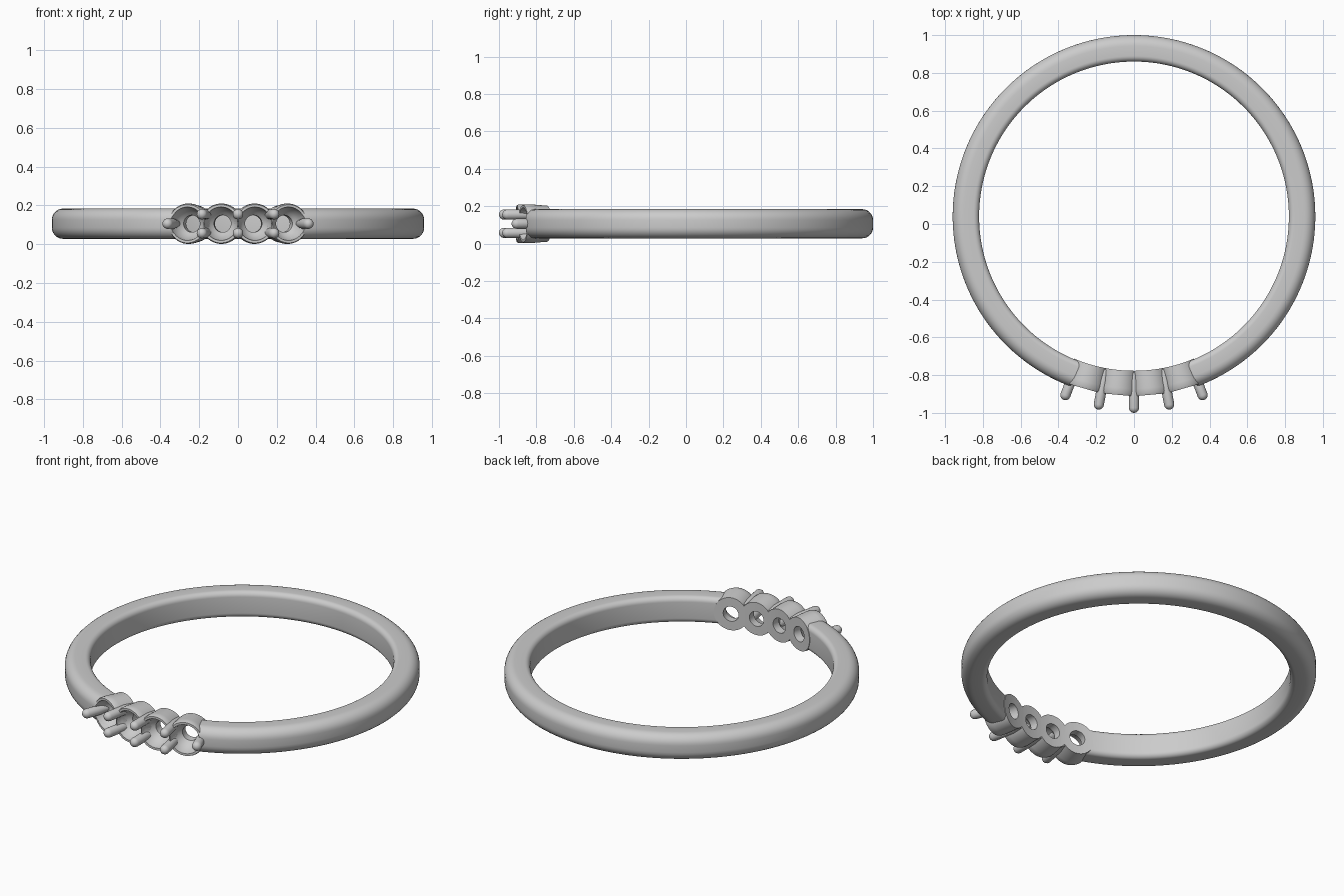
import bpy, bmesh
from math import sin, cos, pi, radians
from mathutils import Matrix

if "Cube" in bpy.data.objects:
    bpy.data.objects.remove(bpy.data.objects["Cube"])

CY, CZ = 0.04, 0.106          # ring centre
R_IN, R_OUT, HALF = 0.82, 0.96, 0.078


def make_object(name, bm):
    bmesh.ops.recalc_face_normals(bm, faces=bm.faces)
    me = bpy.data.meshes.new(name)
    bm.to_mesh(me)
    bm.free()
    ob = bpy.data.objects.new(name, me)
    bpy.context.collection.objects.link(ob)
    return ob


def radial(deg):
    # frame at the ring centre whose local z points outward at an angle from the front
    return (Matrix.Translation((0, CY, CZ)) @ Matrix.Rotation(radians(deg), 4, 'Z')
            @ Matrix.Rotation(pi / 2, 4, 'X'))


def lathe(bm, profile, matrix, n=48, off=(0, 0), phase=0.0):
    # solid of revolution from (radius, height) pairs, capped at both ends
    rings = [[bm.verts.new((matrix @ Matrix.Translation((
              off[0] + r * cos(2 * pi * i / n + phase),
              off[1] + r * sin(2 * pi * i / n + phase), h))).to_translation())
              for i in range(n)] for r, h in profile]
    for a, b in zip(rings, rings[1:]):
        for i in range(n):
            bm.faces.new((a[i], a[(i + 1) % n], b[(i + 1) % n], b[i]))
    bm.faces.new(rings[0])
    bm.faces.new(rings[-1])


def lathe_object(name, profile, matrix, n=48, phase=0.0):
    bm = bmesh.new()
    lathe(bm, profile, matrix, n, phase=phase)
    return make_object(name, bm)


def select(ob):
    bpy.ops.object.select_all(action='DESELECT')
    ob.select_set(True)
    bpy.context.view_layer.objects.active = ob


def cut(target, tool):
    m = target.modifiers.new("cut", 'BOOLEAN')
    m.operation, m.object, m.solver = 'DIFFERENCE', tool, 'EXACT'
    select(target)
    bpy.ops.object.modifier_apply(modifier=m.name)


# band: rounded section swept around, open behind the stone settings
section = []
for r, s, rad, start in [(R_OUT, 1, 0.058, 0), (R_IN, 1, 0.03, 90),
                         (R_IN, -1, 0.03, 180), (R_OUT, -1, 0.058, 270)]:
    cx = r - rad if r == R_OUT else r + rad
    for k in range(8):
        a = radians(start + 90 * k / 7)
        section.append((cx + rad * cos(a), s * (HALF - rad) + rad * sin(a)))

bm = bmesh.new()
steps, gap, n = 160, 17.5, len(section)
rings = []
for i in range(steps + 1):
    a = radians(gap + (360 - 2 * gap) * i / steps)
    rings.append([bm.verts.new((r * sin(a), CY - r * cos(a), CZ + z)) for r, z in section])
for a, b in zip(rings, rings[1:]):
    for k in range(n):
        bm.faces.new((a[k], a[(k + 1) % n], b[(k + 1) % n], b[k]))
bm.faces.new(rings[0])
bm.faces.new(rings[-1])
band = make_object("ring_band", bm)

# settings: four overlapping cups following the ring
angles = (-16, -5.3, 5.3, 16)
cup = [(0.094, 0.77), (0.099, 0.85), (0.104, 0.91), (0.104, 0.935), (0.099, 0.948)]
cups = [lathe_object(f"stone_setting_{i + 1}", cup, radial(a), phase=0.013)
        for i, a in enumerate(angles)]

# cutters: tapered stone seat with a through hole, and the finger opening
seat = [(0.044, 0.72), (0.044, 0.865), (0.06, 0.88), (0.081, 0.912), (0.088, 0.96), (0.088, 1.1)]
seats = [lathe_object("seat_cutter", seat, radial(a), phase=0.041) for a in angles]
trim = lathe_object("finger_cutter", [(0.817, -0.5), (0.817, 0.5)],
                    Matrix.Translation((0, CY, CZ)), 192, phase=0.007)
for i, c in enumerate(cups):
    cut(c, trim)
    for j in range(max(0, i - 1), min(4, i + 2)):
        cut(c, seats[j])
cut(band, seats[0])
cut(band, seats[3])
for ob in seats + [trim]:
    bpy.data.objects.remove(ob)

# prongs: pairs between the stones, one at each end
bm = bmesh.new()


def prong(deg, dz, base):
    r = 0.027
    prof = [(0.018, base), (r, base + 0.06)]
    prof += [(r * cos(radians(t)), 1.013 + r * sin(radians(t))) for t in (0, 20, 40, 60, 80)]
    lathe(bm, prof, radial(deg), 20, (0, dz))


for deg in (-10.6, 0, 10.6):
    for dz in (-0.049, 0.049):
        prong(deg, dz, 0.825)
for deg in (-21, 21):
    prong(deg, 0, 0.88)
prongs = make_object("prongs", bm)

for ob in cups + [band, prongs]:
    select(ob)
    bpy.ops.object.shade_smooth_by_angle(angle=radians(35))
